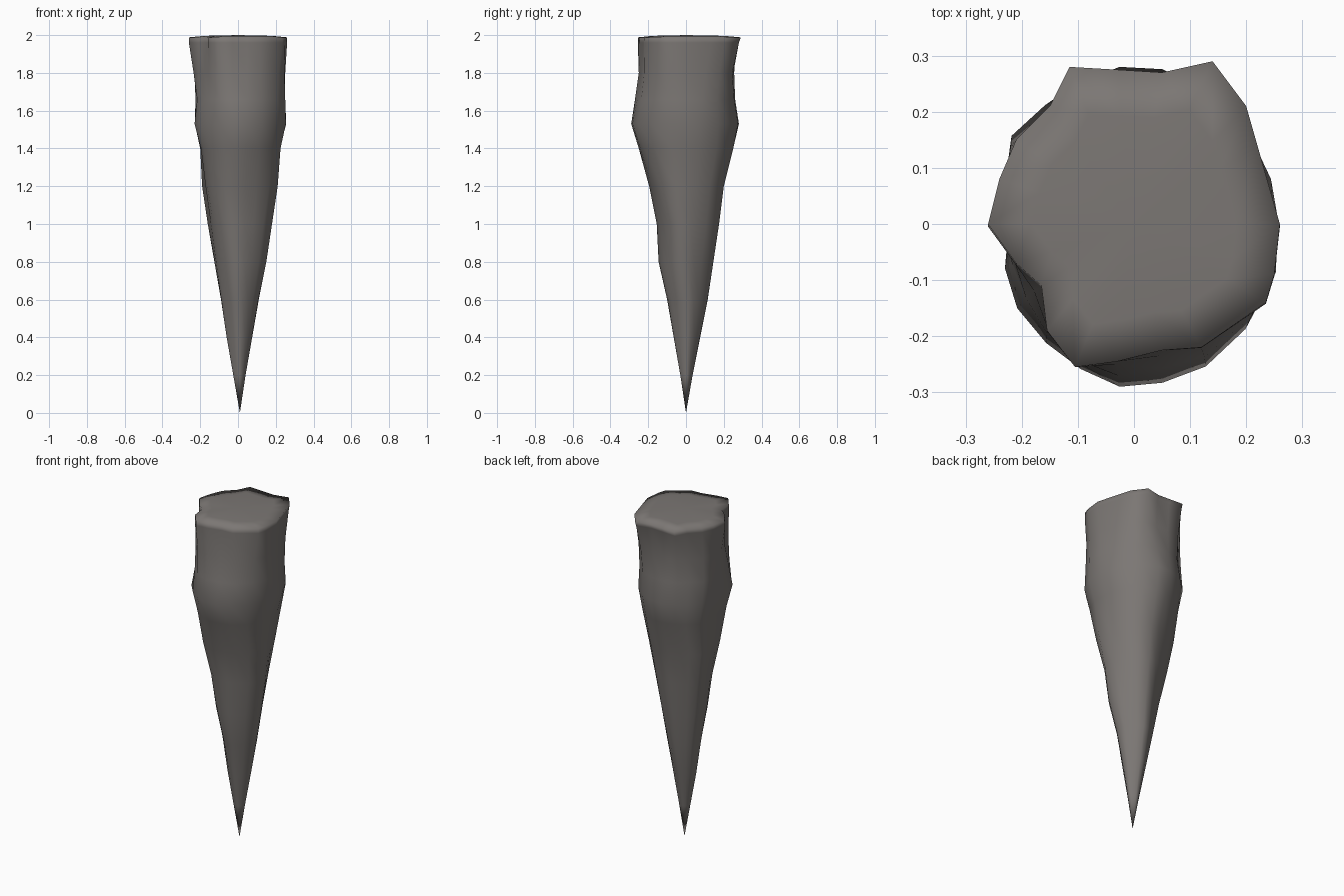
import bpy
import bmesh
from math import sin, cos, atan2

default_cube = bpy.data.objects.get("Cube")
if default_cube:
    bpy.data.objects.remove(default_cube, do_unlink=True)

# Stone colour
stone = bpy.data.materials.new("warm_grey_stone")
stone.use_nodes = True
stone_colour = (0.2, 0.185, 0.175, 1)
stone.diffuse_color = stone_colour
shader = next(node for node in stone.node_tree.nodes if node.type == "BSDF_PRINCIPLED")
shader.inputs["Base Color"].default_value = stone_colour
shader.inputs["Roughness"].default_value = 0.9

# Outlines in hundredths, counterclockwise from +x: broken top and bulge below it
top_outline = [(26, 0), (22, 14), (20, 21), (14, 29), (5, 27), (-3, 27.5),
               (-11.5, 28), (-15, 21), (-21, 15), (-24, 8), (-26, 0), (-21, -7),
               (-16.5, -11), (-15.5, -19), (-10.5, -25.5), (-3, -24.5),
               (5, -22.5), (12, -22), (23.5, -14), (25, -9)]
bulge_outline = [(25, 2), (24, 8), (20, 17), (13, 23), (5, 28), (-3, 28.5),
                 (-11, 25), (-16.5, 21), (-23, 16), (-22.5, 8), (-20.5, 0), (-22.5, -7),
                 (-21, -14), (-16, -20), (-10, -25), (-3, -29), (5, -28),
                 (13, -25), (20, -18), (25.5, -8)]

# Height, then left, right, front and back reach in hundredths
reach_by_height = [
    (1.96, -26, 26, -25.5, 28), (1.8, -23.5, 25, -25, 25.5),
    (1.66, -22.5, 25, -27, 26), (1.53, -23, 25.5, -29, 28),
    (1.4, -20, 22.5, -25, 25), (1.2, -19, 21, -19.5, 20),
    (1, -16, 18, -15.5, 17.5), (0.8, -12.5, 15, -14.5, 14.5),
    (0.6, -9, 11, -10, 11.5), (0.4, -6, 7.5, -6.5, 7.5),
    (0.2, -2.5, 4, -3, 3.5)]


def mix(a, b, amount):
    return a + (b - a) * amount


def blend(first, second, amount):
    return [tuple(mix(p, q, amount) for p, q in zip(a, b))
            for a, b in zip(first, second)]


def fit(values, low, high):
    """Stretch values so that they span exactly low to high."""
    start, end = min(values), max(values)
    return [mix(low, high, (value - start) / (end - start)) for value in values]


def rounded(outline, amount):
    """Ease an outline towards a circle."""
    size = max(max(point) for point in outline)
    circle = [(size * cos(atan2(y, x)), size * sin(atan2(y, x))) for x, y in outline]
    return blend(outline, circle, amount)


def section(height):
    """Cross-section shape, with shallow flutes wandering down the lower part."""
    if height > 1.53:
        return blend(bulge_outline, top_outline, (height - 1.53) / 0.43)
    base = rounded(bulge_outline, 0.4)
    depth = 0.06 * min(1, (1.53 - height) * 3)
    fluted = []
    for x, y in base:
        scale = 1 + depth * sin(4 * atan2(y, x) + 3 * height)
        fluted.append((x * scale, y * scale))
    return fluted


bm = bmesh.new()


def add_ring(outline, height, scale=1):
    return [bm.verts.new((x * scale / 100, y * scale / 100, height)) for x, y in outline]


def bridge(upper, lower):
    for i in range(len(upper)):
        j = (i + 1) % len(upper)
        bm.faces.new((upper[i], lower[i], lower[j], upper[j]))


def close(ring, centre, upward):
    apex = bm.verts.new(centre)
    for i in range(len(ring)):
        a, b = ring[i], ring[(i + 1) % len(ring)]
        bm.faces.new((a, b, apex) if upward else (b, a, apex))


# Slightly domed top, then the tapering body
rings = [add_ring(top_outline, 1.996, 0.7), add_ring(top_outline, 1.988)]
for height, left, right, front, back in reach_by_height:
    shape = section(height)
    xs = fit([point[0] for point in shape], left, right)
    ys = fit([point[1] for point in shape], front, back)
    rings.append(add_ring(zip(xs, ys), height))
for upper, lower in zip(rings, rings[1:]):
    bridge(upper, lower)
close(rings[0], (0, 0, 2), True)
close(rings[-1], (0.01, 0, 0), False)
bmesh.ops.recalc_face_normals(bm, faces=bm.faces)
for face in bm.faces:
    face.smooth = True

mesh = bpy.data.meshes.new("stone_spike")
bm.to_mesh(mesh)
bm.free()
mesh.materials.append(stone)
spike = bpy.data.objects.new("stone_spike", mesh)
bpy.context.collection.objects.link(spike)
